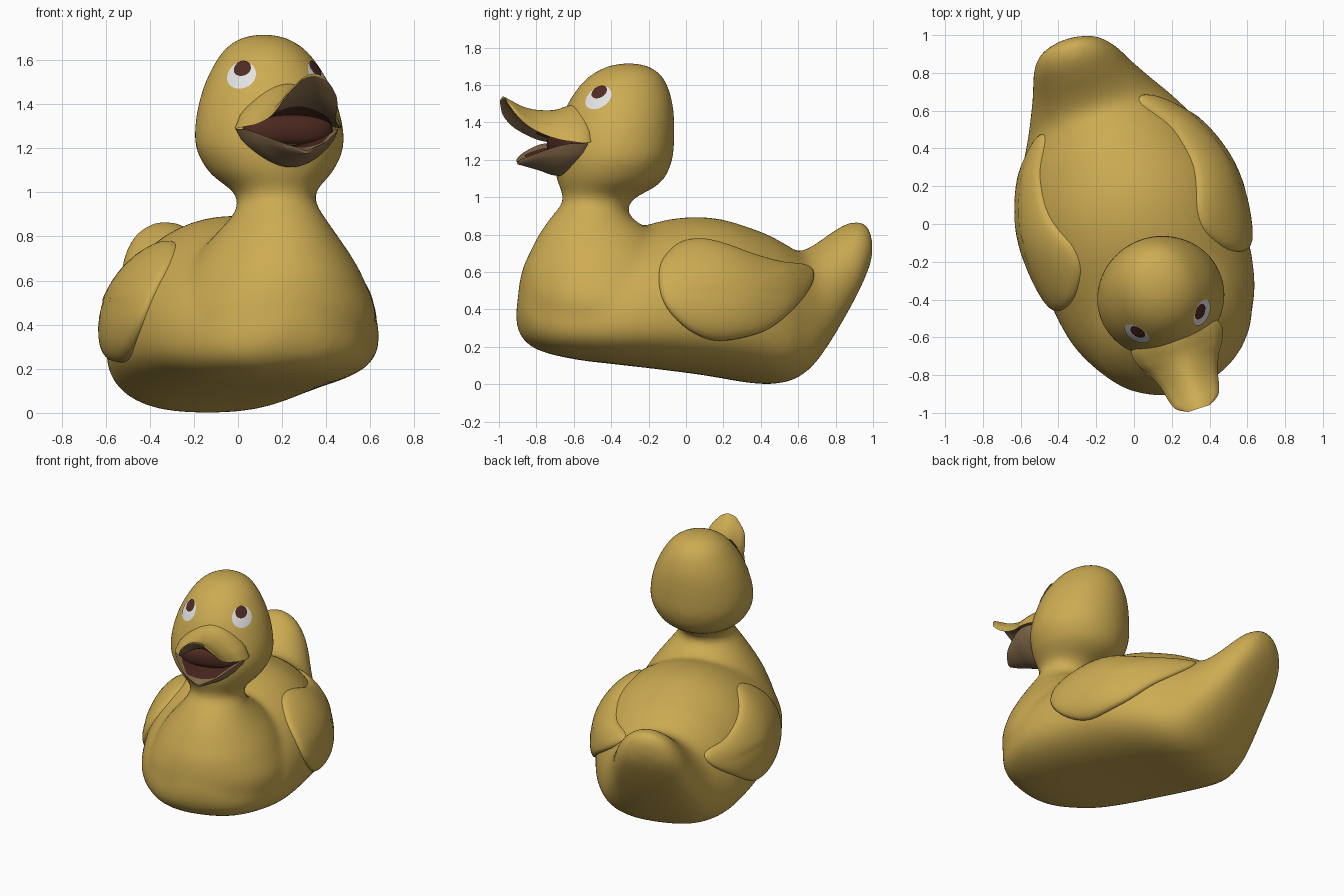
import bpy, bmesh, math
from mathutils import Vector

cube = bpy.data.objects.get("Cube")
if cube:
    bpy.data.objects.remove(cube)

YAW = math.radians(18)


def material(name, rgb):
    m = bpy.data.materials.new(name)
    m.use_nodes = True
    m.diffuse_color = (*rgb, 1)
    bsdf = next(n for n in m.node_tree.nodes if n.type == 'BSDF_PRINCIPLED')
    bsdf.inputs["Base Color"].default_value = (*rgb, 1)
    bsdf.inputs["Roughness"].default_value = 0.6
    return m


YELLOW = material("duck yellow", (0.61, 0.41, 0.085))
TAN = material("bill brown", (0.26, 0.16, 0.075))
MOUTH = material("mouth dark red", (0.075, 0.023, 0.015))
WHITE = material("eye white", (0.76, 0.76, 0.76))
PUPIL = material("pupil brown", (0.08, 0.024, 0.016))


def smooth_rows(rows, steps=5, closed=False):
    """Catmull-Rom through a list of tuples."""
    n, out = len(rows), []
    for i in range(n if closed else n - 1):
        pick = (lambda k: rows[k % n]) if closed else (lambda k: rows[min(max(k, 0), n - 1)])
        p = [pick(i + k) for k in (-1, 0, 1, 2)]
        for s in range(steps):
            t = s / steps
            out.append(tuple(
                b + 0.5 * t * (c - a + t * (2 * a - 5 * b + 4 * c - d + t * (3 * (b - c) + d - a)))
                for a, b, c, d in zip(*p)))
    return out if closed else out + [rows[-1]]


def loft(bm, rings):
    """Skin closed rings of points and cap both ends; faces come ring by ring."""
    vs = [[bm.verts.new(p) for p in r] for r in rings]
    n = len(vs[0])
    for a, b in zip(vs, vs[1:]):
        for j in range(n):
            bm.faces.new((a[j], a[(j + 1) % n], b[(j + 1) % n], b[j]))
    bm.faces.new(vs[0])
    bm.faces.new(vs[-1])


def finish(name, bm, mats, sharp=50):
    bmesh.ops.recalc_face_normals(bm, faces=bm.faces)
    me = bpy.data.meshes.new(name)
    bm.to_mesh(me)
    bm.free()
    for m in mats:
        me.materials.append(m)
    me.shade_smooth()
    me.set_sharp_from_angle(angle=math.radians(sharp))
    ob = bpy.data.objects.new(name, me)
    ob.rotation_euler.z = YAW
    bpy.context.collection.objects.link(ob)
    return ob


def power(x, e):
    return math.copysign(abs(x) ** e, x)


# Body sections from breast to tail: y, half width, top, bottom
BODY = smooth_rows([
    (-.93, .05, .44, .37), (-.9, .17, .53, .26), (-.8, .33, .62, .18), (-.6, .47, .72, .132),
    (-.4, .535, .79, .108), (-.1, .565, .88, .075), (.15, .56, .89, .043), (.4, .5, .82, .003),
    (.53, .435, .76, .008), (.63, .38, .71, .06), (.73, .325, .745, .17), (.83, .275, .81, .31),
    (.93, .23, .865, .47), (1.01, .155, .865, .62), (1.042, .05, .81, .72)])


def split(top, bottom):
    return bottom + 0.35 * (top - bottom)


def body_ring(y, w, top, bottom, n=40):
    mid, ring = split(top, bottom), []
    shift = -.09 * max(0, y - .6)
    for i in range(n):
        c, s = math.cos(math.tau * i / n), math.sin(math.tau * i / n)
        e = 1 if s >= 0 else 0.8
        h = top - mid if s >= 0 else mid - bottom
        ring.append((shift + w * power(c, e), y, mid + h * power(s, e)))
    return ring


def body_side(y, z):
    """Half width of the body at a given length and height."""
    for a, b in zip(BODY, BODY[1:]):
        if a[0] <= y <= b[0]:
            t = (y - a[0]) / (b[0] - a[0])
            _, w, top, bottom = (p + t * (q - p) for p, q in zip(a, b))
            mid = split(top, bottom)
            n, h = (2, top - mid) if z > mid else (2.5, mid - bottom)
            return w * max(0, 1 - min(1, abs(z - mid) / h) ** n) ** (1 / n)
    return 0


# Breast, neck and head sections: z, centre y, x radius, y radius
HEAD = smooth_rows([
    (.23, -.5, .35, .3), (.32, -.51, .43, .375), (.45, -.5, .46, .425), (.6, -.475, .41, .435),
    (.7, -.48, .355, .39), (.8, -.505, .28, .315), (.9, -.54, .203, .21), (.96, -.515, .177, .182),
    (1.0, -.49, .185, .198), (1.05, -.45, .238, .253), (1.1, -.43, .288, .29), (1.2, -.415, .338, .316),
    (1.3, -.405, .338, .316), (1.4, -.39, .317, .303), (1.5, -.375, .28, .282),
    (1.6, -.355, .222, .235), (1.66, -.34, .17, .183), (1.702, -.33, .1, .107), (1.719, -.325, .02, .02)])

bm = bmesh.new()
loft(bm, [body_ring(*r) for r in BODY])
loft(bm, [[(.016 + rx * math.cos(a), cy + ry * math.sin(a), z)
           for a in (math.tau * i / 40 for i in range(40))] for z, cy, rx, ry in HEAD])
body = finish("body_and_head", bm, [YELLOW])
mod = body.modifiers.new("Blend", 'REMESH')
mod.mode = 'VOXEL'
mod.voxel_size = 0.02
mod.use_smooth_shade = True
mod = body.modifiers.new("Soften", 'SMOOTH')
mod.factor = 0.5
mod.iterations = 24

# Wings: puffed pads that follow the side of the body
OUTLINE = smooth_rows([
    (-.315, .52), (-.28, .65), (-.165, .75), (-.05, .78), (.07, .76), (.24, .7), (.42, .655),
    (.59, .64), (.635, .605), (.6, .53), (.475, .42), (.3, .3), (.125, .245), (-.025, .235),
    (-.165, .29), (-.28, .4)], 4, True)


def wing(name, side, drop):
    bm, rings = bmesh.new(), []
    cy, cz = .1, .5
    for s, puff in [(.97, -.05)] + [(math.sin(a), .055 * math.cos(a) ** .7)
                                    for a in (math.pi / 2 * (1 - k / 10) for k in range(10))]:
        ring = []
        for y, z in OUTLINE:
            py, pz = cy + s * (y - cy), cz + s * (z - cz)
            pz -= drop * max(0, py)
            py -= drop * max(0, py) / 2
            ring.append((side * (body_side(py, pz) + puff), py, pz + .25 * max(puff, 0) * (pz > cz)))
        rings.append(ring)
    loft(bm, rings)
    finish(name, bm, [YELLOW])


# The right wing hangs a little lower at its tip
wing("left_wing", 1, 0)
wing("right_wing", -1, .1)

# Bill halves: y, half width, rim height, crown (or keel) height, hollow
UPPER = smooth_rows([
    (-.58, .19, 1.31, 1.45, .2), (-.62, .238, 1.295, 1.495, .2), (-.67, .25, 1.29, 1.488, .25),
    (-.73, .23, 1.298, 1.47, .35), (-.79, .192, 1.31, 1.464, .48), (-.87, .158, 1.34, 1.47, .58),
    (-.94, .142, 1.38, 1.49, .62), (-1.0, .118, 1.44, 1.52, .65), (-1.035, .06, 1.51, 1.538, .65)])
LOWER = smooth_rows([
    (-.57, .2, 1.28, 1.14, .35), (-.65, .238, 1.287, 1.12, .38), (-.74, .22, 1.285, 1.115, .42),
    (-.82, .172, 1.262, 1.14, .42), (-.9, .108, 1.228, 1.162, .4), (-.95, .03, 1.2, 1.175, .4)])
N = 20


def bill(name, rows, centre, outer_power, lip, outer_mat, mouth_end):
    bm, rings = bmesh.new(), []
    for y, w, rim, crown, hollow in rows:
        ring = []
        for k in range(2 * N):
            outer = k < N
            t = (1 - 2 * k / N) if outer else (-1 + 2 * (k - N) / N)
            c = max(0, math.cos(t * math.pi / 2))
            # A rounded lip thickens the outer skin along its rim
            rise = lip * (1 - t ** 8) ** .5 + (1 - lip) * c ** outer_power if outer else hollow * c
            ring.append((centre + w * t, y, rim + (crown - rim) * rise))
        rings.append(ring)
    loft(bm, rings)
    # Outer skin, inner lining and throat
    for i, f in enumerate(list(bm.faces)[:-2]):
        k = i % (2 * N)
        if k >= N:
            deep = rows[i // (2 * N)][0] > mouth_end and N + 2 <= k < 2 * N - 2
            f.material_index = 2 if deep else 1
    finish(name, bm, [outer_mat, TAN, MOUTH], 60)


bill("upper_bill", UPPER, .025, 1.2, .28, YELLOW, -.8)
bill("lower_bill", LOWER, .018, .8, .12, TAN, -.88)

# Mouth filling between the bill halves
bm = bmesh.new()
bmesh.ops.create_uvsphere(bm, u_segments=32, v_segments=16, radius=1)
for v in bm.verts:
    v.co = (.02 + power(v.co.x, .7) * .21, -.655 + power(v.co.y, .6) * .1, 1.28 + power(v.co.z, .8) * .075)
finish("mouth", bm, [MOUTH])


# Eyes: thin discs wrapped onto the head
def eye_disc(name, side, up, rx, rz, mat, gap):
    a = math.radians(44)
    right = Vector((math.cos(a), side * math.sin(a), 0))
    centre = Vector((.016 + side * .185, -.56, 1.537 + up))
    tilt = Vector((-side * .12, .3, 1)).normalized()
    bm = bmesh.new()
    mid = bm.verts.new(centre)
    n, prev = 32, None
    for s in (.25, .5, .75, 1):
        ring = [bm.verts.new(centre + right * (s * rx * math.cos(math.tau * i / n))
                             + tilt * (s * rz * math.sin(math.tau * i / n))) for i in range(n)]
        for i in range(n):
            j = (i + 1) % n
            bm.faces.new((prev[i], ring[i], ring[j], prev[j]) if prev else (mid, ring[i], ring[j]))
        prev = ring
    ob = finish(name, bm, [mat])
    wrap = ob.modifiers.new("Wrap", 'SHRINKWRAP')
    wrap.target = body
    wrap.wrap_method = 'NEAREST_SURFACEPOINT'
    wrap.wrap_mode = 'ABOVE_SURFACE'
    wrap.offset = gap


for label, side in (("left", 1), ("right", -1)):
    eye_disc(label + "_eye", side, 0, .075, .076, WHITE, .004)
    eye_disc(label + "_pupil", side, .037, .046, .046, PUPIL, .008)
